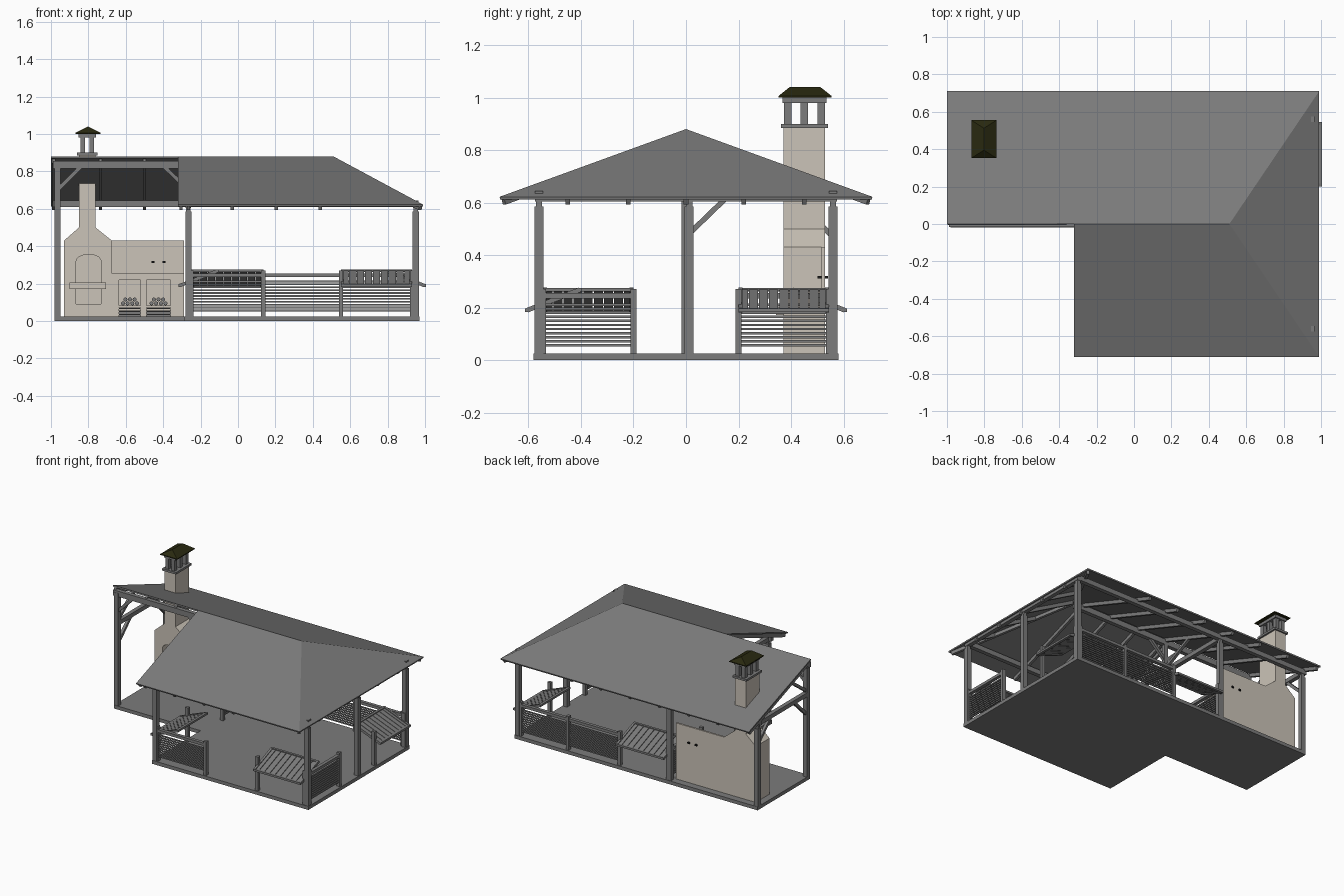
import bpy, bmesh, math
from mathutils import Matrix, Vector

old = bpy.data.objects.get("Cube")
if old:
    bpy.data.objects.remove(old)


def material(name, rgb):
    m = bpy.data.materials.new(name)
    m.use_nodes = True
    m.diffuse_color = (*rgb, 1)
    m.node_tree.nodes["Principled BSDF"].inputs["Base Color"].default_value = (*rgb, 1)
    return m


GREY = material("grey timber", (0.2, 0.2, 0.2))
STONE = material("beige stone", (0.6, 0.55, 0.48))
OLIVE = material("dark olive tile", (0.022, 0.022, 0.005))
BLACK = material("black metal", (0.01, 0.01, 0.01))


def finish(name, bm, mat):
    me = bpy.data.meshes.new(name)
    bm.to_mesh(me)
    bm.free()
    me.materials.append(mat)
    ob = bpy.data.objects.new(name, me)
    bpy.context.collection.objects.link(ob)
    return ob


def box(lo, hi, frame=Matrix()):
    lo, hi = Vector(lo), Vector(hi)
    return frame @ Matrix.Translation((lo + hi) / 2) @ Matrix.Diagonal((*(hi - lo), 1))


def bar(p, q, w, h, frame=Matrix()):
    """Beam from p to q, w wide sideways and h deep."""
    p, q = Vector(p), Vector(q)
    along = (q - p).normalized()
    side = Vector((0, 0, 1)).cross(along)
    side = side.normalized() if side.length > 0.001 else Vector((1, 0, 0))
    rot = Matrix((along, side, along.cross(side))).transposed().to_4x4()
    return (frame @ Matrix.Translation((p + q) / 2) @ rot
            @ Matrix.Diagonal(((q - p).length, w, h, 1)))


def solid(name, mat, parts):
    bm = bmesh.new()
    for m in parts:
        bmesh.ops.create_cube(bm, size=1, matrix=m)
    return finish(name, bm, mat)


def prism(name, mat, points, axis_lift):
    """Flat outline pushed along axis_lift."""
    bm = bmesh.new()
    f = bm.faces.new([bm.verts.new(p) for p in points])
    ext = bmesh.ops.extrude_face_region(bm, geom=[f])["geom"]
    bmesh.ops.translate(bm, vec=axis_lift, verts=[v for v in ext if isinstance(v, bmesh.types.BMVert)])
    bmesh.ops.recalc_face_normals(bm, faces=bm.faces)
    return finish(name, bm, mat)


def carve(target, cutter):
    mod = target.modifiers.new("carve", "BOOLEAN")
    mod.operation, mod.solver, mod.object = "DIFFERENCE", "EXACT", cutter
    bpy.context.view_layer.objects.active = target
    bpy.ops.object.modifier_apply(modifier=mod.name)
    bpy.data.objects.remove(cutter)


# L-shaped floor
outline = [(-.98, -.02), (-.285, -.02), (-.285, -.58), (.97, -.58), (.97, .58), (-.98, .58)]
prism("floor", GREY, [(x, y, 0) for x, y in outline], (0, 0, .025))

# Roof: long back slope, shorter front slope, hipped end
RIDGE, EAVE, HALF, HIP, END = .88, .622, .71, .51, .99
bm = bmesh.new()
a, c, b, fr, br, bl, fl = [bm.verts.new(p) for p in (
    (-1, 0, RIDGE), (-.32, 0, RIDGE), (HIP, 0, RIDGE), (END, -HALF, EAVE),
    (END, HALF, EAVE), (-1, HALF, EAVE), (-.32, -HALF, EAVE))]
for face in ((a, c, b, br, bl), (c, fl, fr, b), (b, fr, br)):
    bm.faces.new(face)
bm.normal_update()
roof = finish("roof", bm, GREY)
skin = roof.modifiers.new("thickness", "SOLIDIFY")
skin.thickness, skin.offset = .01, -1

# Rafters under the slopes
drop = .024
top, low = RIDGE - drop, EAVE - drop + .006
rafters = []
for x in [-.985] + [-.735 + .235 * i for i in range(6)]:
    for s in (1, -1):
        if s == 1 or x > -.3:
            rafters.append(bar((x, 0, top), (x, s * .69, low), .018, .024))
for s in (1, -1):
    rafters.append(bar((HIP, 0, top), (.975, s * .695, low), .02, .024))
    for y in (.22, .45):
        t = y / HALF
        rafters.append(bar((HIP + (END - HIP) * t, s * y, RIDGE + (EAVE - RIDGE) * t - drop),
                           (.975, s * y, low), .018, .024))
rafters.append(bar((HIP, 0, top), (.975, 0, low), .018, .024))
rafters.append(bar((-.305, 0, top), (-.305, -.69, low), .018, .024))
solid("rafters", GREY, rafters)

# Posts with narrower heads
spots = [(-.965, .56), (-.265, .56), (.95, .56), (-.265, -.56), (.95, -.56), (.95, .012)]
posts = [box((x - .017, y - .017, .02), (x + .017, y + .017, .585)) for x, y in spots]
posts += [box((x - .012, y - .012, .58), (x + .012, y + .012, .63)) for x, y in spots]
posts.append(box((-.982, -.017, .02), (-.948, .017, .84)))
solid("posts", GREY, posts)

# Wall plates, ridge beam, ties and braces
beams = [
    box((-.99, -.015, .815), (HIP, .015, .855)),
    box((-.99, .545, .61), (.965, .575, .645)),
    box((-.3, -.575, .61), (.965, -.545, .645)),
    box((.935, -.575, .605), (.965, .575, .635)),
    box((-.28, -.56, .605), (-.25, .56, .635)),
    box((-.98, 0, .605), (-.95, .56, .635)),
    box((-.28, -.015, .62), (-.25, .015, .83)),
    bar((-.965, 0, .7), (-.84, 0, .825), .02, .02),
    bar((-.965, 0, .47), (-.965, .15, .615), .02, .02),
    bar((-.965, .56, .47), (-.965, .41, .615), .02, .02),
    bar((-.965, 0, .64), (-.965, .2, .785), .02, .02),
]
for s in (1, -1):
    beams.append(bar((-.265, 0, .64), (-.265, s * .25, .765), .02, .02))
    beams.append(bar((-.265, 0, .7), (-.265 + s * .13, 0, .825), .02, .02))
solid("roof_beams", GREY, beams)


# Low walls: slatted panels and tilted slatted flaps, laid out along each side
def slat_panel(name, u0, u1, m):
    parts = [box((u0, -.012, .235), (u1, .012, .255), m)]
    for i in range(11):
        z = .052 + i * .0155
        parts.append(box((u0, -.004, z), (u1, .004, z + .009), m))
    solid(name, GREY, parts)


def tilted_flap(name, u0, u1, m):
    out, inn = Vector((0, -.045, .19)), Vector((0, .155, .268))
    parts = [bar(p + Vector((u0, 0, 0)), p + Vector((u1, 0, 0)), .018, .014, m)
             for p in (out, inn)]
    n = 9
    step = (u1 - u0) / n
    for i in range(n):
        off = Vector((u0 + step * (i + .5), 0, 0))
        parts.append(bar(out + off, inn + off, step * .9, .008, m))
    for u in (u0 + .008, u1 - .008):
        off = Vector((u, 0, 0))
        parts.append(bar(out + off, inn + off, .016, .018, m))
    solid(name, GREY, parts)


sides = {
    "front": (0, .56, [(-.25, .135, 0), (.55, .93, 1)]),
    "left": (90, .95, [(-.545, -.2, 0), (.2, .545, 1)]),
    "back": (180, .56, [(-.93, -.55, 0), (-.55, -.135, 0), (-.135, .25, 1)]),
    "right": (270, .265, [(-.545, -.2, 0), (.2, .545, 1)]),
}
for side, (angle, dist, bays) in sides.items():
    m = Matrix.Rotation(math.radians(angle), 4, "Z") @ Matrix.Translation((0, -dist, 0))
    stubs = []
    for i, (u0, u1, is_flap) in enumerate(bays):
        (tilted_flap if is_flap else slat_panel)(
            f"{side}_{'flap' if is_flap else 'panel'}_{i + 1}", u0, u1, m)
        for u in (u0, u1):
            stubs.append(box((u - .011, -.013, .02), (u + .011, .013, .27), m))
    solid(f"{side}_stub_posts", GREY, stubs)

# Fireplace with shoulders and chimney, arched opening
FRONT, BACK = .372, .53
half = [(-.93, .02), (-.93, .43), (-.85, .5), (-.85, .89), (-.762, .89), (-.762, .5), (-.675, .43), (-.675, .02)]
fireplace = prism("fireplace", STONE, [(x, FRONT, z) for x, z in half], (0, BACK - FRONT, 0))
arch = [(-.865, .09), (-.732, .09)]
arch += [(-.7985 + .0665 * math.cos(math.pi * i / 10), .32 + .036 * math.sin(math.pi * i / 10)) for i in range(11)]
carve(fireplace, prism("arch_cutter", STONE, [(x, FRONT - .02, z) for x, z in arch], (0, .11, 0)))
solid("hearth_shelf", STONE, [box((-.9, FRONT - .03, .172), (-.705, FRONT + .02, .205))])

# Kitchen counter with niches, splash wall, grates, firewood and taps
counter = solid("counter", STONE, [box((-.675, FRONT, .02), (-.29, BACK, .255))])
grates, logs = [], bmesh.new()
for x0, x1 in ((-.635, -.52), (-.49, -.36)):
    for z0, z1 in ((.082, .218), (.025, .072)):
        carve(counter, solid("niche_cutter", STONE, [box((x0, FRONT - .02, z0), (x1, FRONT + .1, z1))]))
    for z in (.034, .05, .066):
        grates.append(box((x0, FRONT + .004, z - .003), (x1, FRONT + .014, z + .003)))
    grates.append(box((x0, FRONT + .02, .025), (x1, FRONT + .03, .055)))
    for i in range(7):
        row = i // 4
        centre = ((x0 + x1) / 2 + (i % 4 - 1.5 + row * .5) * .025, FRONT + .05, .094 + row * .021)
        bmesh.ops.create_cone(logs, cap_ends=True, segments=8, radius1=.011, radius2=.011, depth=.08,
                              matrix=Matrix.Translation(centre) @ Matrix.Rotation(math.pi / 2, 4, "X"))
finish("firewood", logs, GREY)
solid("grates", GREY, grates)
solid("splash_wall", STONE, [box((-.675, .517, .25), (-.29, BACK, .43))])
solid("taps", BLACK, [box((x - .008, .5, .31), (x + .008, .54, .32)) for x in (-.455, -.395)])

# Chimney lantern and hipped cap
lantern = [box((-.862, .362, .885), (-.75, .54, .9)), box((-.852, .368, .98), (-.76, .535, 1.0))]
for x in (-.83, -.782):
    for y in (.387, .451, .515):
        lantern.append(box((x - .013, y - .014, .9), (x + .013, y + .014, .982)))
solid("chimney_lantern", GREY, lantern)
bm = bmesh.new()
base = [bm.verts.new((x, y, 1.0)) for x, y in ((-.87, .352), (-.735, .352), (-.735, .555), (-.87, .555))]
lip = [bm.verts.new(v.co + Vector((0, 0, .006))) for v in base]
r0, r1 = bm.verts.new((-.8025, .395, 1.04)), bm.verts.new((-.8025, .512, 1.04))
bm.faces.new(base)
for i in range(4):
    bm.faces.new((base[i], base[i - 1], lip[i - 1], lip[i]))
for face in ((lip[0], lip[1], r0), (lip[1], lip[2], r1, r0), (lip[2], lip[3], r1), (lip[3], lip[0], r0, r1)):
    bm.faces.new(face)
bmesh.ops.recalc_face_normals(bm, faces=bm.faces)
finish("chimney_cap", bm, OLIVE)
